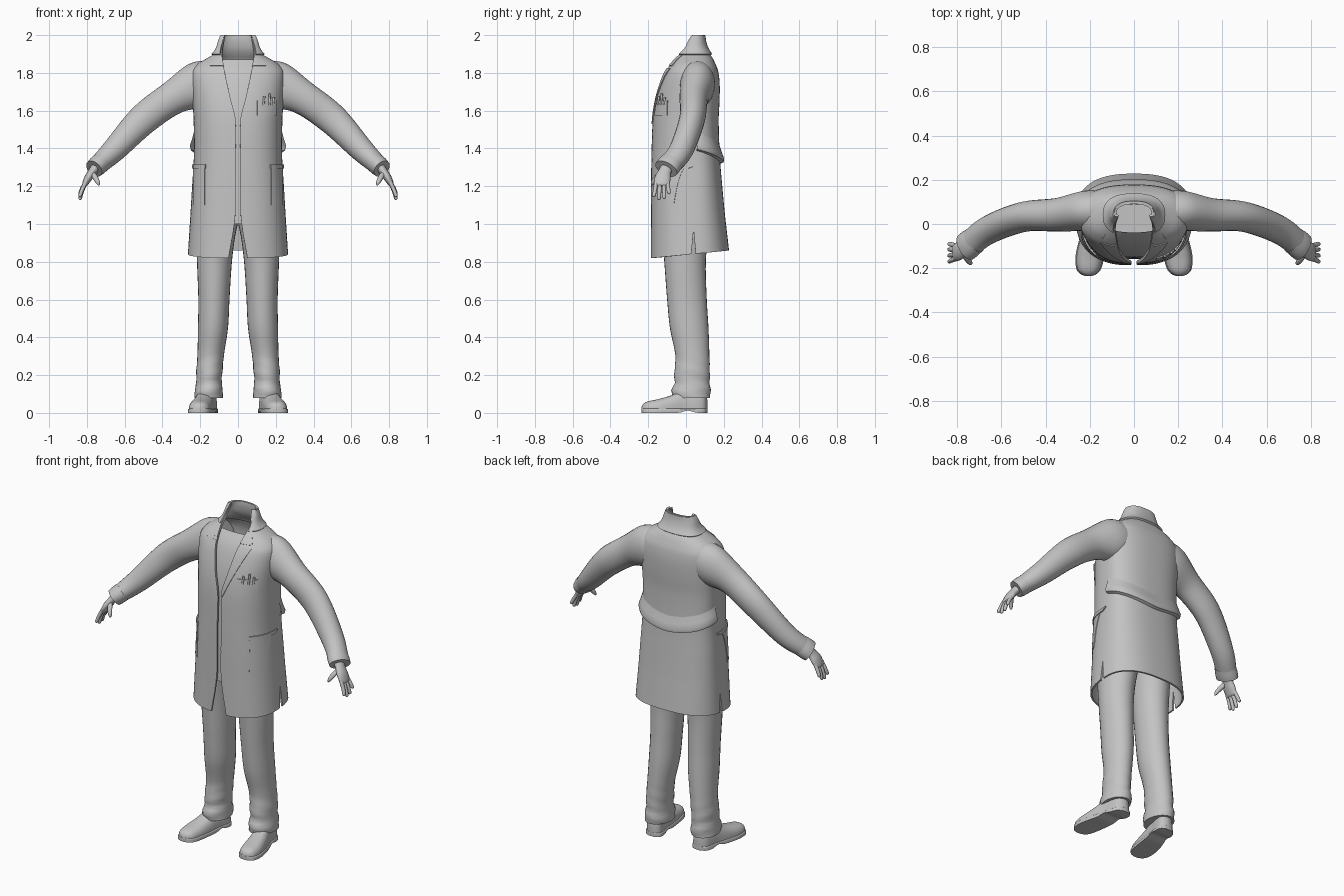
import bpy, math
from mathutils import Vector
from math import sin, cos, pi

cube = bpy.data.objects.get("Cube")
if cube:
    bpy.data.objects.remove(cube, do_unlink=True)

grey = bpy.data.materials.new("plain_grey")
grey.use_nodes = True
tone = (0.55, 0.55, 0.55, 1)
grey.diffuse_color = tone
grey.node_tree.nodes["Principled BSDF"].inputs["Base Color"].default_value = tone


def interp(rows, key):
    """Smooth interpolation of table rows by their first column."""
    i = 0
    while i < len(rows) - 2 and key > rows[i + 1][0]:
        i += 1

    def slope(k, c):
        a, b = rows[max(k - 1, 0)], rows[min(k + 1, len(rows) - 1)]
        return (b[c] - a[c]) / (b[0] - a[0])

    p, q = rows[i], rows[i + 1]
    h = q[0] - p[0]
    t = (key - p[0]) / h
    s = t * t * (3 - 2 * t)
    return [p[c] + (q[c] - p[c]) * s + h * t * (1 - t) * ((1 - t) * slope(i, c) - t * slope(i + 1, c))
            for c in range(1, len(p))]


def span(a, b, n):
    return [a + (b - a) * i / n for i in range(n + 1)]


def make(name, grid, closed=False, caps=False, thick=0, mirror=True, angle=40, slit=None):
    """Skin a grid of points, mirror it, thicken it and shade it."""
    m = len(grid[0])
    faces = [(i * m + j, i * m + (j + 1) % m, (i + 1) * m + (j + 1) % m, (i + 1) * m + j)
             for i in range(len(grid) - 1) for j in range(m if closed else m - 1)]
    if caps:
        faces += [tuple(reversed(range(m))), tuple(range((len(grid) - 1) * m, len(grid) * m))]
    verts = [Vector(p) for row in grid for p in row]
    if slit:
        # separate the faces behind the slit column and spread the two edges
        column, top = slit
        copies = {}
        for i in range(top):
            k = i * m + column
            copies[k] = len(verts)
            gape = 0.012 * (1 - i / top)
            verts.append(verts[k] + Vector((0, gape, 0)))
            verts[k] = verts[k] - Vector((0, gape, 0))
        faces = [tuple(copies.get(v, v) for v in f) if f[0] % m >= column else f for f in faces]
    mesh = bpy.data.meshes.new(name)
    mesh.from_pydata(verts, [], faces)
    mesh.materials.append(grey)
    ob = bpy.data.objects.new(name, mesh)
    bpy.context.collection.objects.link(ob)
    if mirror:
        mod = ob.modifiers.new("mirror", "MIRROR")
        mod.use_clip = True
    if thick:
        mod = ob.modifiers.new("thickness", "SOLIDIFY")
        mod.thickness = thick
    bpy.ops.object.select_all(action="DESELECT")
    ob.select_set(True)
    bpy.context.view_layer.objects.active = ob
    bpy.ops.object.convert(target="MESH")
    bpy.ops.object.shade_smooth_by_angle(angle=math.radians(angle))
    return ob


# Coat form: height, half width, front, back, half of the front opening
COAT = [(0.82, .265, -.188, .228, .05), (1.03, .253, -.186, .208, .016), (1.2, .243, -.185, .192, .013),
        (1.35, .234, -.183, .18, .013), (1.55, .235, -.176, .173, .014), (1.66, .242, -.16, .178, .04),
        (1.75, .248, -.135, .178, .06), (1.81, .243, -.11, .17, .072), (1.85, .21, -.082, .155, .078),
        (1.88, .16, -.058, .14, .083), (1.9, .128, -.042, .125, .086), (1.93, .108, -.016, .109, .084),
        (1.97, .099, .008, .1, .076), (2.0, .09, .03, .1, .07)]
MID, POW = 0.04, 0.8


def angle_at(x, z):
    return math.asin(min(1, (x / interp(COAT, z)[0]) ** (1 / POW)))


def coat_point(z, a, off=0.0):
    w, front, back, _ = interp(COAT, z)
    c = cos(a)
    depth = MID - front if c > 0 else back - MID
    y = MID - math.copysign(abs(c) ** POW, c) * (depth + off)
    lift = .04 * (y + .18) / .41 * max(0, (1.05 - z) / .23)
    return ((w + off) * abs(sin(a)) ** POW if a < pi else 0, y, z + lift)


def opening(z):
    return angle_at(interp(COAT, z)[3], z)


# Long open coat with side slits at the hem
heights = span(.82, 1.8, 42) + span(1.8, 2.0, 24)[1:]
make("coat", [[coat_point(z, a) for a in span(opening(z), pi / 2, 16) + span(pi / 2, pi, 16)[1:]]
              for z in heights], thick=.01, slit=(16, 6))

# Shirt and hips under the coat
make("shirt", [[coat_point(z, a, -.028) for a in span(0, pi, 28)] for z in span(1.0, 1.87, 40)])

# Turned collar band
make("collar", [[coat_point(z, a, .004 + .01 * (1.995 - z) / .1) for a in span(opening(z), pi, 24)]
                for z in span(1.9, 1.997, 8)], thick=.012)


def patch(name, rows, off=.005, thick=.007, mirror=True):
    """Cloth plate lying on the coat front; rows are height, inner x, outer x."""
    return make(name, [[coat_point(z, angle_at(x, z), off) for x in span(a, b, 8)] for z, a, b in rows],
                thick=thick, mirror=mirror)


# Notched lapels
def lapel_rows(z0, z1, x0, x1, n):
    return [(z, interp(COAT, z)[3] - .002, x) for z, x in zip(span(z0, z1, n), span(x0, x1, n))]


patch("lapel", lapel_rows(1.53, 1.825, .018, .148, 14))
patch("collar_point", lapel_rows(1.84, 1.905, .145, .105, 5))

# Pockets
patch("side_pocket", [(z, .175, .234) for z in span(1.1, 1.31, 8)], off=.003, thick=.004)
patch("side_pocket_welt", [(z, .17, .236) for z in span(1.295, 1.315, 2)], off=.007)
patch("chest_pocket", [(z, .1, .2) for z in span(1.575, 1.655, 4)], off=.005, mirror=False)

# Gathered half belt across the back
make("back_belt", [[coat_point(1.345 + .09 * abs(cos(a / 2)) ** 1.2 * 1.2 + dz, a, off) for a in span(pi * .52, pi, 20)]
                   for dz, off in ((-.025, .001), (-.018, .018), (0, .022), (.03, .012), (.07, .001))])


def tube(name, pts, steps=6, sides=16, mirror=True):
    """Tapered tube; points are x, y, z, radius in the bend plane, radius in depth."""
    rows = [(k, *p) for k, p in enumerate(pts)]
    data = [interp(rows, k) for k in span(0, len(pts) - 1, steps * (len(pts) - 1))]
    grid = []
    for i, (x, y, z, ra, rb) in enumerate(data):
        t = Vector(data[min(i + 1, len(data) - 1)][:3]) - Vector(data[max(i - 1, 0)][:3])
        t.normalize()
        b = Vector((0, 1, 0)) - t * t.y
        b.normalize()
        n = b.cross(t)
        grid.append([Vector((x, y, z)) + n * ra * cos(a) - b * rb * sin(a)
                     for a in span(0, 2 * pi, sides)[:-1]])
    grid = [row[::-1] for row in grid]
    return make(name, grid, closed=True, caps=True, mirror=mirror, angle=50)


# Pens in the chest pocket
for x, top in ((.135, 1.675), (.165, 1.69), (.185, 1.67)):
    y = coat_point(1.64, angle_at(x, 1.64), .008)[1]
    tube("pocket_pen", [(x, y, 1.63, .006, .006), (x + .004, y + .006, top, .006, .006)], 2, 8, False)

# Sleeves and turned cuffs
tube("sleeve", [(.12, .06, 1.765, .1, .085), (.21, .06, 1.735, .123, .092), (.345, .042, 1.668, .09, .076),
                (.5, .032, 1.555, .082, .068), (.655, -.025, 1.393, .064, .064), (.75, -.095, 1.303, .049, .06)],
     8, 24)
tube("cuff", [(.72, -.073, 1.33, .053, .062), (.745, -.092, 1.308, .053, .066), (.762, -.105, 1.292, .05, .066)],
     3, 24)

# Hands
tube("palm", [(.752, -.1, 1.3, .026, .034), (.772, -.113, 1.275, .022, .034), (.792, -.123, 1.245, .021, .042),
              (.81, -.128, 1.212, .015, .04), (.815, -.129, 1.2, .008, .033)])
for base, tip, reach in ((-.158, -.17, .065), (-.138, -.143, .08), (-.117, -.115, .075), (-.097, -.09, .05)):
    tube("finger", [(.806, base, 1.222, .011, .011), (.826, (base + tip) / 2, 1.212 - reach / 2, .0105, .0105),
                    (.836, tip, 1.215 - reach, .009, .009), (.838, tip, 1.208 - reach, .003, .003)], 4, 10)
tube("thumb", [(.772, -.128, 1.27, .014, .014), (.755, -.158, 1.245, .014, .013),
               (.742, -.175, 1.22, .011, .011), (.736, -.18, 1.205, .004, .004)], 4, 10)

# Trouser legs: height, inner x, outer x, front, back
LEG = [(.08, .082, .228, -.07, .128), (.12, .08, .23, -.076, .13), (.16, .087, .22, -.06, .125),
       (.2, .084, .222, -.063, .126), (.3, .075, .215, -.056, .124), (.45, .053, .212, -.085, .119),
       (.6, .045, .21, -.1, .11), (.8, .032, .217, -.115, .105), (.95, .012, .22, -.128, .12),
       (1.12, -.03, .215, -.14, .14)]
legs = []
for z in span(.08, 1.12, 52):
    a, b, f, k = interp(LEG, z)
    fold = .004 * max(0, 1 - z / .35)
    legs.append([((a + b) / 2 + ((b - a) / 2 + fold * sin(90 * z + 2 * t)) * cos(t),
                  (f + k) / 2 + ((k - f) / 2 + fold * sin(90 * z + 2 * t)) * sin(t), z)
                 for t in span(0, 2 * pi, 28)[:-1]])
make("trouser_leg", legs, closed=True, caps=True, angle=60)

# Shoes: position along the foot, centre x, half width, height
SHOE = [(-.236, .206, .008, .03), (-.228, .206, .03, .046), (-.205, .205, .05, .06), (-.15, .2, .06, .072),
        (-.08, .188, .058, .092), (0, .172, .051, .125), (.07, .16, .05, .13), (.1, .156, .038, .115),
        (.113, .155, .012, .07)]


def shoe(name, grow, bottom, top, power):
    grid = []
    for y in span(-.236, -.2, 6) + span(-.2, .08, 20)[1:] + span(.08, .113, 6)[1:]:
        cx, w, h = interp(SHOE, y)
        h = top or h
        arch = .012 * math.exp(-((y - .01) / .03) ** 2) if top else 0
        grid.append([(cx + (w + grow) * math.copysign(abs(cos(t)) ** power, cos(t)), y,
                      bottom + arch + (h - bottom - arch) * abs(sin(t)) ** power) for t in span(0, pi, 18)])
    make(name, grid, closed=True, caps=True, angle=45)


shoe("shoe_upper", 0, .015, None, .8)
shoe("shoe_sole", .005, 0, .024, .25)
